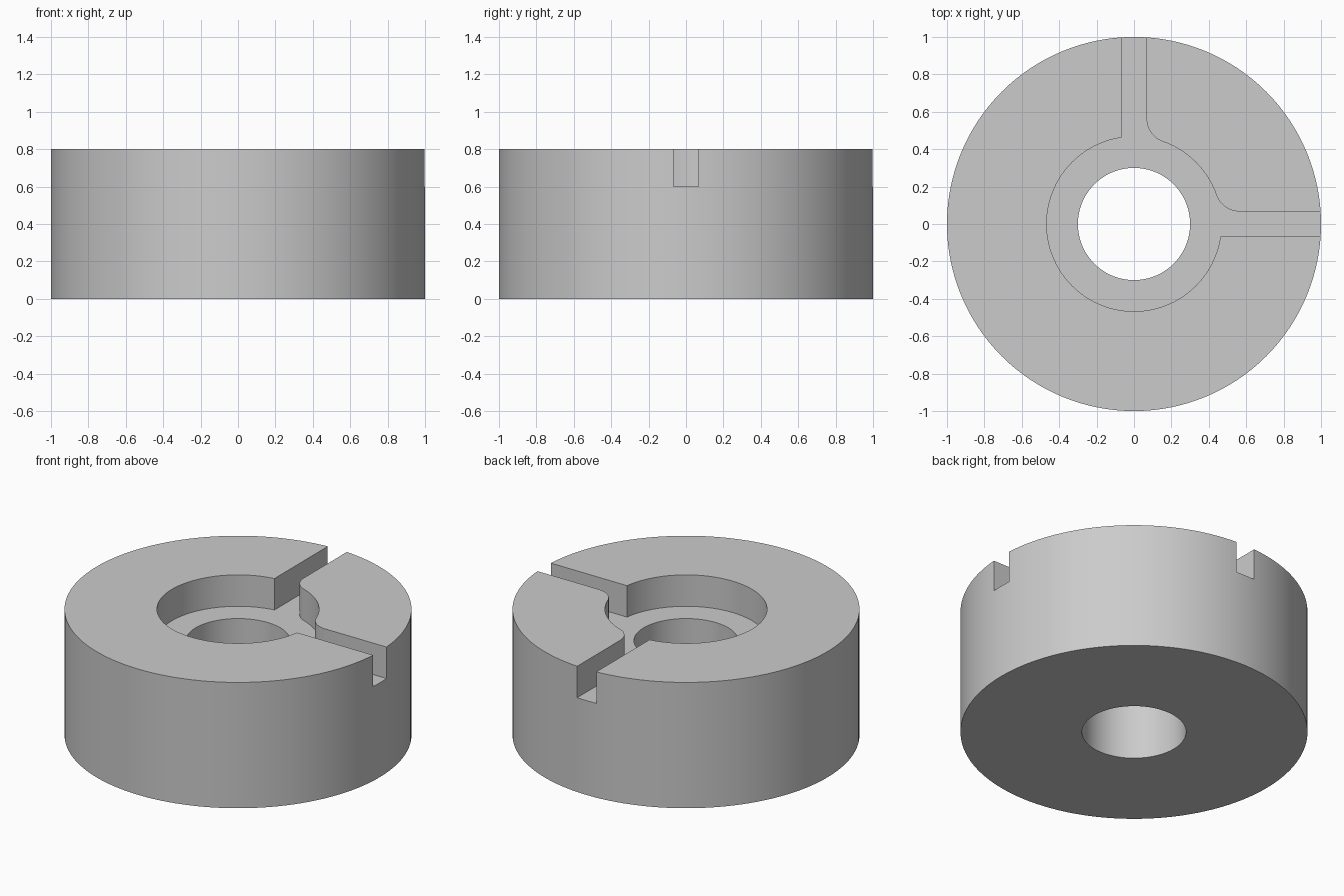
import bpy, bmesh
from math import sin, cos, pi, sqrt, atan2, radians

if "Cube" in bpy.data.objects:
    bpy.data.objects.remove(bpy.data.objects["Cube"], do_unlink=True)

HEIGHT, FLOOR = 0.8, 0.6        # body height, recess floor
OUTER, BORE, RECESS = 1.0, 0.3, 0.467
HALF_SLOT, FILLET = 0.067, 0.133


def arc(cx, cy, r, a0, a1, n):
    return [(cx + r * cos(a0 + (a1 - a0) * i / n),
             cy + r * sin(a0 + (a1 - a0) * i / n)) for i in range(n + 1)]


def prism(name, outline, z0, z1):
    """Extrude a closed counter-clockwise outline from z0 to z1."""
    bm = bmesh.new()
    face = bm.faces.new([bm.verts.new((x, y, z0)) for x, y in outline])
    top = bmesh.ops.extrude_face_region(bm, geom=[face])["geom"]
    bmesh.ops.translate(bm, vec=(0, 0, z1 - z0),
                        verts=[v for v in top if isinstance(v, bmesh.types.BMVert)])
    bmesh.ops.recalc_face_normals(bm, faces=bm.faces)
    mesh = bpy.data.meshes.new(name)
    bm.to_mesh(mesh)
    bm.free()
    obj = bpy.data.objects.new(name, mesh)
    bpy.context.collection.objects.link(obj)
    return obj


def disc(radius, n=128):
    return arc(0, 0, radius, 0, 2 * pi, n)[:-1]


# Rounded corner between one slot wall and the round recess
fy = HALF_SLOT + FILLET
fx = sqrt((RECESS + FILLET) ** 2 - fy ** 2)
touch = atan2(fy, fx)
corner = arc(fx, fy, FILLET, -pi / 2, -pi + touch, 12)
mirrored = [(y, x) for x, y in reversed(corner)]

# Groove outline: right slot, rounded corners, back slot, round recess
end = OUTER + 0.1
sharp = atan2(HALF_SLOT, sqrt(RECESS ** 2 - HALF_SLOT ** 2))
groove = [(end, -HALF_SLOT), (end, HALF_SLOT)] + corner
groove += arc(0, 0, RECESS, touch, pi / 2 - touch, 20)[1:-1]
groove += mirrored + [(HALF_SLOT, end), (-HALF_SLOT, end)]
groove += arc(0, 0, RECESS, pi / 2 + sharp, 2 * pi - sharp, 96)

# Body with the bore and groove cut out
body = prism("ring_body", disc(OUTER), 0, HEIGHT)
cutters = [prism("bore_cutter", disc(BORE, 96), -0.1, HEIGHT + 0.1),
           prism("groove_cutter", groove, FLOOR, HEIGHT + 0.1)]
bpy.context.view_layer.objects.active = body
for cutter in cutters:
    cutter.hide_render = True
    mod = body.modifiers.new(cutter.name, "BOOLEAN")
    mod.operation, mod.solver, mod.object = "DIFFERENCE", "EXACT", cutter
    bpy.ops.object.modifier_apply(modifier=mod.name)
for cutter in cutters:
    bpy.data.objects.remove(cutter, do_unlink=True)

# Plain grey finish
grey = bpy.data.materials.new("plain_grey")
grey.use_nodes = True
colour = (0.6, 0.6, 0.6, 1)
grey.diffuse_color = colour
grey.node_tree.nodes["Principled BSDF"].inputs["Base Color"].default_value = colour
body.data.materials.clear()
body.data.materials.append(grey)

bpy.ops.object.select_all(action="DESELECT")
body.select_set(True)
bpy.ops.object.shade_smooth_by_angle(angle=radians(30))
